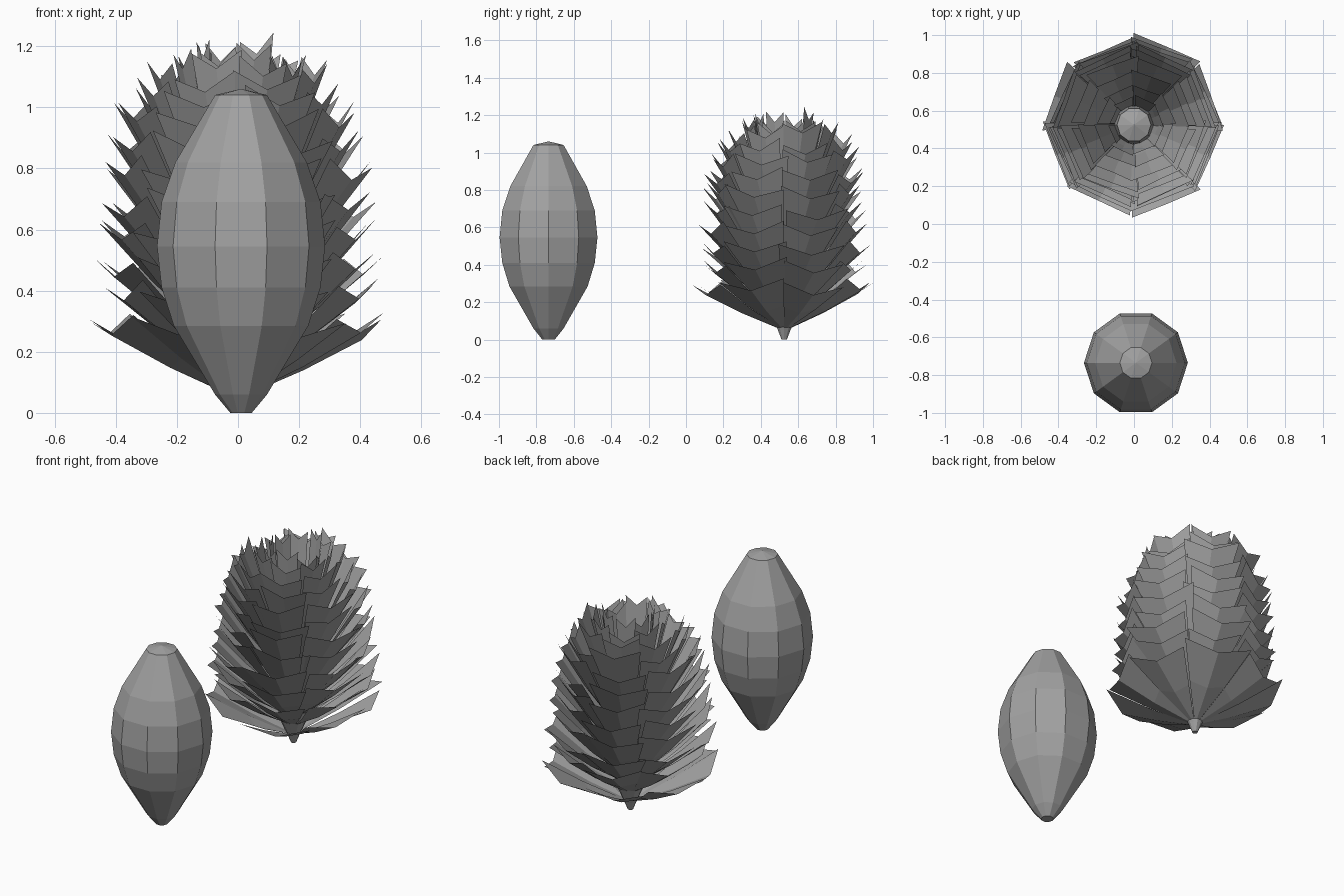
import bpy, bmesh, math, random
from mathutils import Vector

cube = bpy.data.objects.get("Cube")
if cube:
    bpy.data.objects.remove(cube)
random.seed(4)

gray = bpy.data.materials.new("cone gray")
gray.use_nodes = True
gray.diffuse_color = (0.36, 0.36, 0.36, 1)
gray.node_tree.nodes["Principled BSDF"].inputs["Base Color"].default_value = gray.diffuse_color


def finish(name, bm, location):
    mesh = bpy.data.meshes.new(name)
    bm.to_mesh(mesh)
    bm.free()
    mesh.materials.append(gray)
    obj = bpy.data.objects.new(name, mesh)
    obj.location = location
    bpy.context.collection.objects.link(obj)
    return obj


def polar(r, a, z):
    return Vector((r * math.cos(a), r * math.sin(a), z))


def lathe(name, profile, sides, location, dome):
    """Faceted solid of revolution with a fan cap on top."""
    bm = bmesh.new()
    rings = [[bm.verts.new(polar(r, math.tau * i / sides, z)) for i in range(sides)]
             for r, z in profile]
    top = bm.verts.new((0, 0, dome))
    bm.faces.new(rings[0][::-1])
    for i in range(sides):
        j = (i + 1) % sides
        for low, high in zip(rings, rings[1:]):
            bm.faces.new((low[i], low[j], high[j], high[i]))
        bm.faces.new((rings[-1][i], rings[-1][j], top))
    return finish(name, bm, location)


def add_scale(bm, angle, base, tip, spread, tilt):
    """Thin folded scale with a straight outer edge and raised corners."""
    rows = []
    for t in (0, 0.5, 1):
        r = base[0] + (tip[0] - base[0]) * t
        z = base[1] + (tip[1] - base[1]) * (0.8 * t + 0.2 * t * t)
        row = []
        for side in (-1, 0, 1):
            lift = t * (0.055 * abs(side) + tilt * side)
            reach = r * (1.03 if side else 0.95)
            row.append(bm.verts.new(polar(reach, angle + side * spread, z + lift)))
        rows.append(row)
    for low, high in zip(rows, rows[1:]):
        for k in range(2):
            bm.faces.new((low[k], low[k + 1], high[k + 1], high[k]))


# Closed cone
lathe("closed_cone",
      [(0.035, 0), (0.085, 0.06), (0.22, 0.285), (0.26, 0.41), (0.275, 0.545),
       (0.26, 0.69), (0.215, 0.82), (0.085, 1.04)],
      10, (0.01, -0.735, 0), 1.06)

# Open cone: central core
centre = (0, 0.525, 0)
lathe("open_cone_core",
      [(0.015, 0), (0.035, 0.05), (0.08, 0.15), (0.1, 0.45), (0.105, 0.8), (0.09, 0.95)],
      10, centre, 0.98)

# Open cone: whorls of scales, given as tip radius and tip height
tips = [(0.46, 0.25), (0.43, 0.36), (0.44, 0.46), (0.43, 0.56), (0.42, 0.66),
        (0.41, 0.76), (0.4, 0.85), (0.375, 0.94), (0.335, 1.02), (0.275, 1.08),
        (0.2, 1.1), (0.14, 1.14)]
bm = bmesh.new()
for layer, (radius, height) in enumerate(tips):
    base_z = 0.06 + 0.068 * layer
    base_r = min(0.03 + 0.025 * layer, 0.1)
    for k in range(8):
        angle = math.radians(22.5 + 45 * k + random.uniform(-3, 3))
        rise = random.uniform(-0.015, 0.015) * (1 + layer / 8)
        add_scale(bm, angle, (base_r, base_z),
                  (radius + random.uniform(-0.02, 0.02), height + rise),
                  math.radians(random.uniform(21, 24)), random.uniform(-0.015, 0.015))
finish("open_cone_scales", bm, centre)
